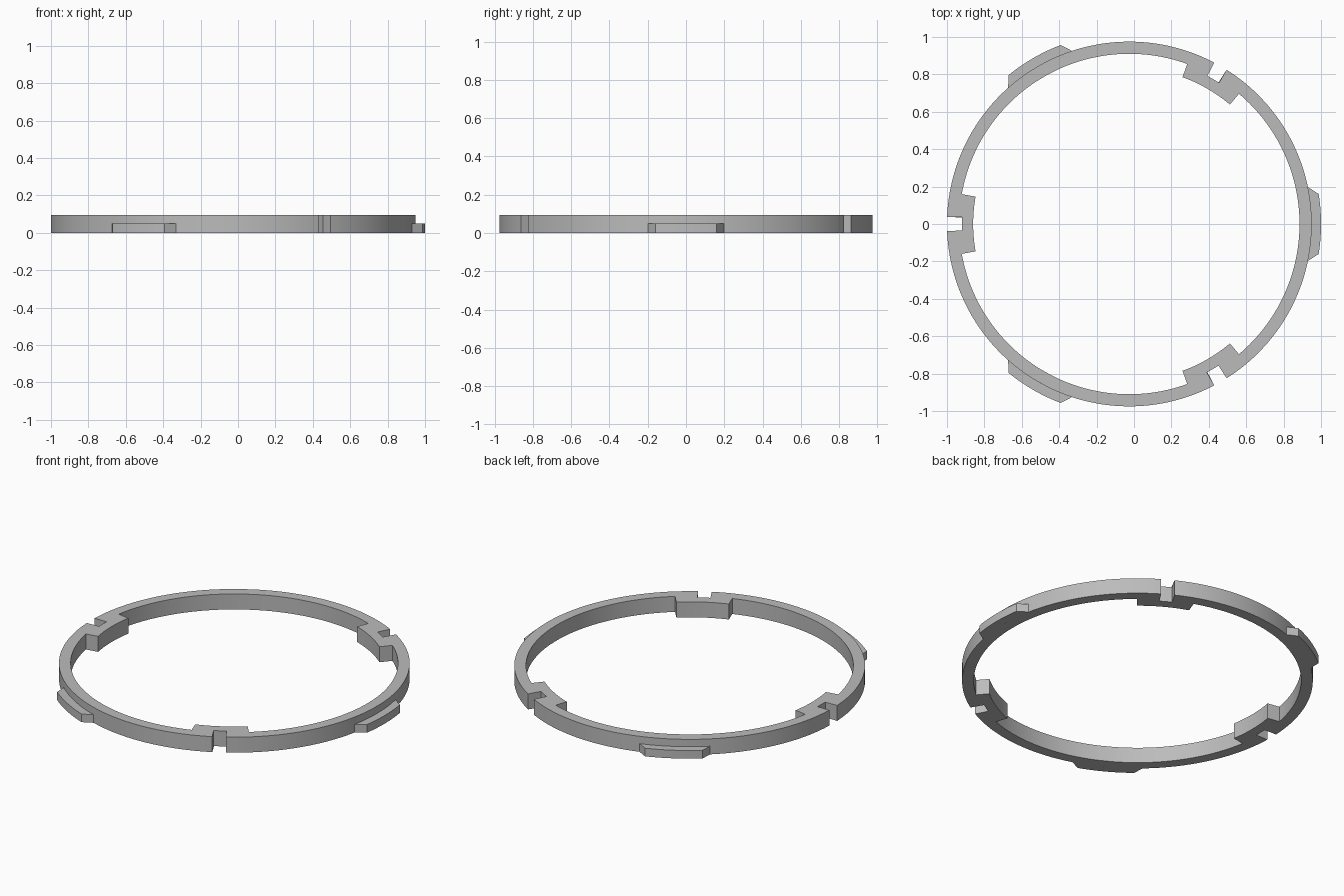
import bpy, bmesh, math

cube = bpy.data.objects.get("Cube")
if cube:
    bpy.data.objects.remove(cube, do_unlink=True)

CENTRE_X = -0.025
R_OUT, R_IN = 0.975, 0.91
R_PAD, R_NOTCH, R_TAB = 0.835, 0.895, 1.025
HEIGHT, TAB_HEIGHT = 0.095, 0.05

grey = bpy.data.materials.new("plain grey")
grey.use_nodes = True
grey.diffuse_color = (0.5, 0.5, 0.5, 1)
grey.node_tree.nodes["Principled BSDF"].inputs["Base Color"].default_value = (0.5, 0.5, 0.5, 1)


def strip_solid(name, pairs, height, closed=False):
    """Solid from (inner angle, inner radius, outer angle, outer radius) pairs."""
    bm = bmesh.new()

    def point(angle, radius, z):
        a = math.radians(angle)
        return bm.verts.new((CENTRE_X + radius * math.cos(a), radius * math.sin(a), z))

    rings = [(point(ai, ri, 0), point(ao, ro, 0), point(ao, ro, height), point(ai, ri, height))
             for ai, ri, ao, ro in pairs]
    for i in range(0 if closed else 1, len(rings)):
        a, b = rings[i - 1], rings[i]
        for k in range(4):
            n = (k + 1) % 4
            bm.faces.new((a[k], a[n], b[n], b[k]))
    if not closed:
        bm.faces.new(rings[0])
        bm.faces.new(rings[-1])
    bmesh.ops.recalc_face_normals(bm, faces=bm.faces[:])
    mesh = bpy.data.meshes.new(name)
    bm.to_mesh(mesh)
    bm.free()
    mesh.materials.append(grey)
    obj = bpy.data.objects.new(name, mesh)
    bpy.context.collection.objects.link(obj)
    bpy.ops.object.select_all(action='DESELECT')
    obj.select_set(True)
    bpy.context.view_layer.objects.active = obj
    bpy.ops.object.shade_smooth_by_angle(angle=math.radians(25))
    return obj


# Half of one third of the ring, from its notch outwards
half = [(2.2, R_PAD, 2.43, R_NOTCH), (2.6, R_PAD, 2.23, R_OUT)]
half += [(t, R_PAD, t, R_OUT) for t in (4, 5.5, 7, 8.5)]
half += [(10.1, R_PAD, 10, R_OUT), (10.1, R_IN, 10.2, R_OUT)]
half += [(t, R_IN, t, R_OUT) for t in [12 + 1.5 * i for i in range(32)]]
mirrored = [(-ai, ri, -ao, ro) for ai, ri, ao, ro in reversed(half)]
third = mirrored + [(0, R_PAD, 0, R_NOTCH)] + half

# Ring with three inner pads, each notched from outside
outline = [(ai + c, ri, ao + c, ro) for c in (60, 180, 300) for ai, ri, ao, ro in third[1:]]
strip_solid("notched_ring", outline, HEIGHT, closed=True)

# Low outer tabs with slanted ends
steps = 16
for name, c in (("left_tab", 0), ("back_right_tab", 120), ("front_right_tab", 240)):
    spread = [2 * i / steps - 1 for i in range(steps + 1)]
    strip_solid(name, [(c + 11.7 * s, R_OUT - 0.0005, c + 9 * s, R_TAB) for s in spread], TAB_HEIGHT)
